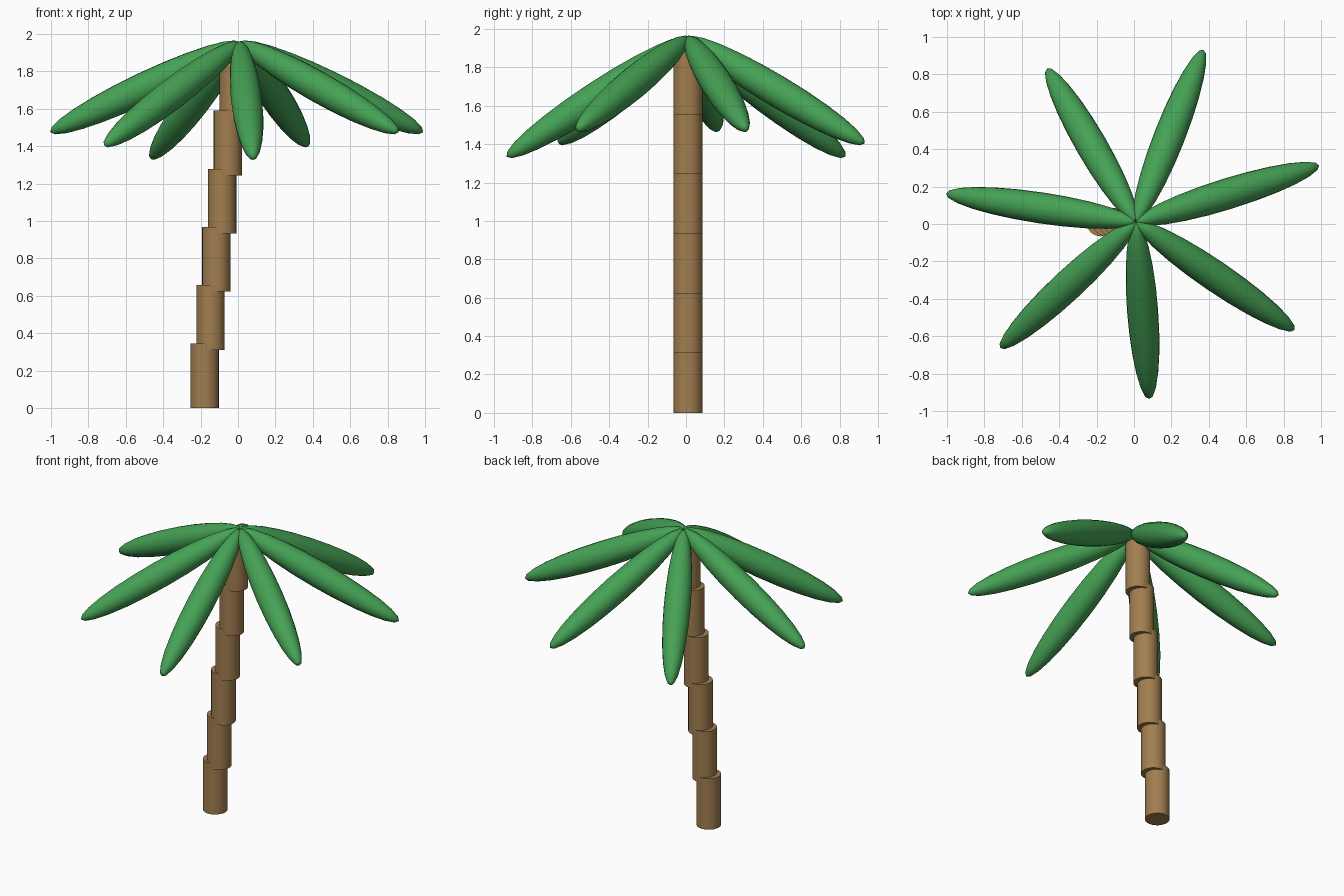
import bpy, math
from mathutils import Matrix, Vector

if "Cube" in bpy.data.objects:
    bpy.data.objects.remove(bpy.data.objects["Cube"])


def material(name, color):
    m = bpy.data.materials.new(name)
    m.diffuse_color = (*color, 1)
    m.use_nodes = True
    m.node_tree.nodes["Principled BSDF"].inputs["Base Color"].default_value = m.diffuse_color
    return m


bark = material("bark", (0.36, 0.21, 0.08))
green = material("leaf_green", (0.06, 0.36, 0.09))


def finish(name, mat):
    ob = bpy.context.object
    ob.name = name
    ob.data.materials.append(mat)
    bpy.ops.object.shade_smooth_by_angle(angle=math.radians(40))
    return ob


# Leaning trunk: overlapping upright cylinders, each shifted sideways
SEG_H, STEP_X, STEP_Z = 0.346, 0.031, 0.311
for i in range(6):
    bpy.ops.mesh.primitive_cylinder_add(
        vertices=24, radius=0.076, depth=SEG_H,
        location=(-0.178 + STEP_X * i, 0.01, STEP_Z * i + SEG_H / 2))
    finish(f"trunk_segment_{i + 1}", bark)

# Crown: seven long drooping ellipsoid leaves meeting at the top
APEX = Vector((0.01, 0.01, 1.954))
HALF_LEN, HALF_WID = 0.566, 0.083
for i in range(7):
    heading = 0.3 + i * math.tau / 7
    droop = 0.437 + 0.071 * (i % 3)
    bpy.ops.mesh.primitive_uv_sphere_add(segments=20, ring_count=12, radius=1)
    leaf = finish(f"leaf_{i + 1}", green)
    turn = (Matrix.Rotation(heading, 4, 'Z')
            @ Matrix.Rotation(math.pi / 2 + droop, 4, 'Y'))
    centre = APEX + turn @ Vector((0, 0, HALF_LEN))
    leaf.data.transform(Matrix.Translation(centre) @ turn
                        @ Matrix.Diagonal((HALF_WID, HALF_WID, HALF_LEN, 1)))
    bpy.context.view_layer.objects.active = leaf
    bpy.ops.object.shade_smooth()
